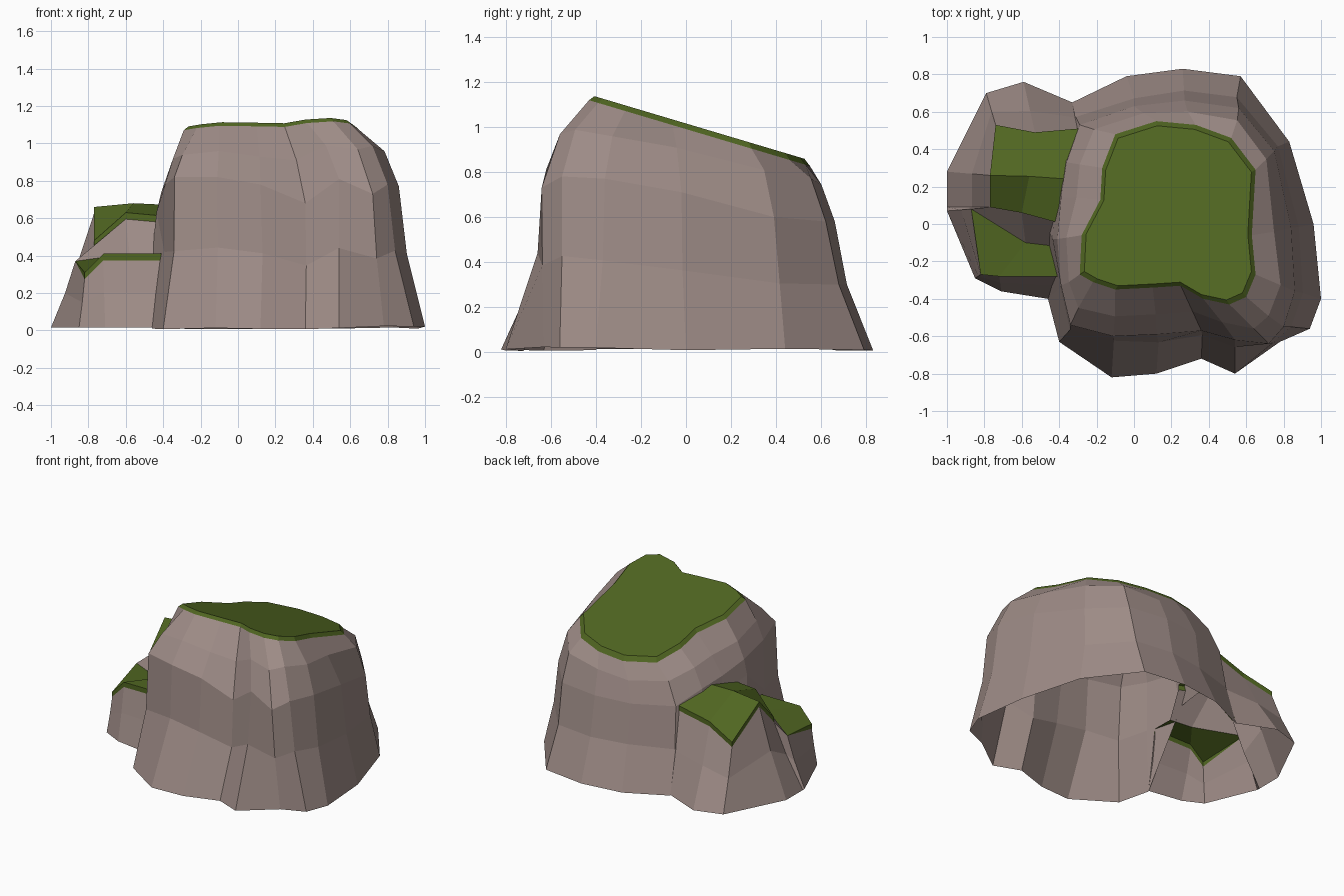
import bpy
import random
from mathutils import Vector

random.seed(4)
cube = bpy.data.objects.get("Cube")
if cube:
    bpy.data.objects.remove(cube, do_unlink=True)


def material(name, color):
    mat = bpy.data.materials.new(name)
    mat.use_nodes = True
    mat.diffuse_color = color
    mat.node_tree.nodes["Principled BSDF"].inputs["Base Color"].default_value = color
    return mat


rock = material("warm grey rock", (0.34, 0.26, 0.24, 1))
grass = material("moss green", (0.08, 0.132, 0.015, 1))


def loft(name, rings, mat, closed=False, cap=False):
    """Skin a stack of equally long point rows with flat quads."""
    count = len(rings[0])
    verts = [tuple(p) for ring in rings for p in ring]
    faces = []
    for r in range(len(rings) - 1):
        for i in range(count if closed else count - 1):
            j = (i + 1) % count
            low, high = r * count, (r + 1) * count
            faces.append((low + i, low + j, high + j, high + i))
    if cap:
        faces.append(tuple(range(len(verts) - count, len(verts))))
    mesh = bpy.data.meshes.new(name)
    mesh.from_pydata(verts, [], faces)
    mesh.materials.append(mat)
    obj = bpy.data.objects.new(name, mesh)
    bpy.context.collection.objects.link(obj)


def jitter(amount):
    return Vector([random.uniform(-amount, amount) for _ in range(3)])


def blend(a, b, inward, upward):
    p = a.lerp(b, inward)
    p.z = a.z + (b.z - a.z) * upward
    return p


def top_height(y):
    return 1.14 - 0.298 * (y + 0.42)


# Main boulder: ground outline, belt at the steep upper wall, sloping top outline
foot = [(-.46, -.40), (-.40, -.63), (-.12, -.82), (.12, -.80), (.36, -.72), (.54, -.80),
        (.78, -.63), (.94, -.56), (1, -.40), (.96, 0), (.83, .44), (.57, .79),
        (.26, .83), (-.04, .79), (-.33, .65), (-.38, .40), (-.42, .18), (-.45, -.05)]
belt = [(-.39, -.33, .78), (-.34, -.54, .82), (-.11, -.60, .82), (.12, -.59, .78),
        (.36, -.57, .68), (.54, -.62, .81), (.72, -.64, .73), (.80, -.55, .78),
        (.86, -.36, .77), (.84, -.02, .71), (.75, .39, .60), (.56, .62, .58),
        (.27, .66, .58), (0, .63, .58), (-.29, .53, .60), (-.36, .33, .67),
        (-.39, .14, .70), (-.41, -.08, .74)]
rim = [(-.29, -.27), (-.22, -.31), (-.10, -.35), (.10, -.34), (.25, -.33), (.37, -.40),
       (.51, -.43), (.60, -.39), (.65, -.27), (.63, -.06), (.65, .29), (.52, .46),
       (.33, .53), (.12, .55), (-.10, .48), (-.17, .30), (-.18, .13), (-.28, -.06)]

# The last three columns start above the ground, where the ledges join
base = [Vector((x, y, 0.5 if i > 14 else random.uniform(0.005, 0.025)))
        for i, (x, y) in enumerate(foot)]
belt = [Vector(p) for p in belt]
top = [Vector((x, y, top_height(y) - 0.025)) for x, y in rim]
waist = [blend(a, b, 0.68 - 0.22 * min(0, a.y), 0.52) + jitter(0.015)
         for a, b in zip(base, belt)]
# The shoulder is chamfered at the front left and rounder towards the back right
shoulder = [blend(a, b, 0.4, 0.48 + 0.2 * max(0, a.x) + 0.2 * max(0, a.y)) + jitter(0.008)
            for a, b in zip(belt, top)]
loft("main_boulder", [base, waist, belt, shoulder, top], rock, closed=True)

# Grass on the main top: bevelled lip and flat cap
centre = Vector((0.2, 0.05, 0))
cap = []
for p in top:
    q = centre + (p - centre) * 0.95
    q.z = top_height(q.y)
    cap.append(q)
loft("top_grass", [top, cap], grass, closed=True, cap=True)

# Two grassy ledges, each row running from the outer edge to the boulder
lower_front = [(-.82, -.27, .31), (-.72, -.28, .41), (-.41, -.28, .41)]
lower_back = [(-.87, .08, .37), (-.58, -.10, .41), (-.41, -.12, .41)]
upper_front = [(-.77, .09, .48), (-.60, .06, .63), (-.38, 0, .61)]
upper_ridge = [(-.77, .26, .66), (-.56, .255, .68), (-.35, .24, .67)]
upper_back = [(-.74, .53, .46), (-.53, .49, .54), (-.30, .51, .60)]
loft("lower_ledge_grass", [lower_front, lower_back], grass)
loft("upper_ledge_grass", [upper_front, upper_ridge, upper_back], grass)


def sunk(points):
    return [Vector(p) - Vector((0, 0, 0.035)) for p in points]


# Hanging grass lips along the open edges of the ledges
lower_edge = lower_front[::-1] + lower_back[:1]
lower_hem = sunk(lower_front[::-1]) + [Vector(lower_back[0])]
upper_edge = upper_front[::-1] + upper_ridge[:1] + upper_back
upper_hem = sunk(upper_edge)
loft("lower_grass_lip", [lower_edge, lower_hem], grass)
loft("upper_grass_lip", [upper_edge, upper_hem], grass)

# Rock step between the two ledges
loft("ledge_step", [lower_back, sunk(upper_front)], rock)

# Side wall of the ledges, meeting the boulder at both ends
side_foot = [(-.46, -.40), (-.71, -.36), (-.85, -.29), (-1, .07), (-1, .09),
             (-1, .28), (-.79, .70), (-.59, .76), (-.33, .65)]
side_top = lower_hem + upper_hem[2:]
side_base = [Vector((x, y, 0.015)) for x, y in side_foot]
side_mid = [blend(a, b, 0.58, 0.52) for a, b in zip(side_base, side_top)]
loft("ledge_wall", [side_top, side_mid, side_base], rock)
